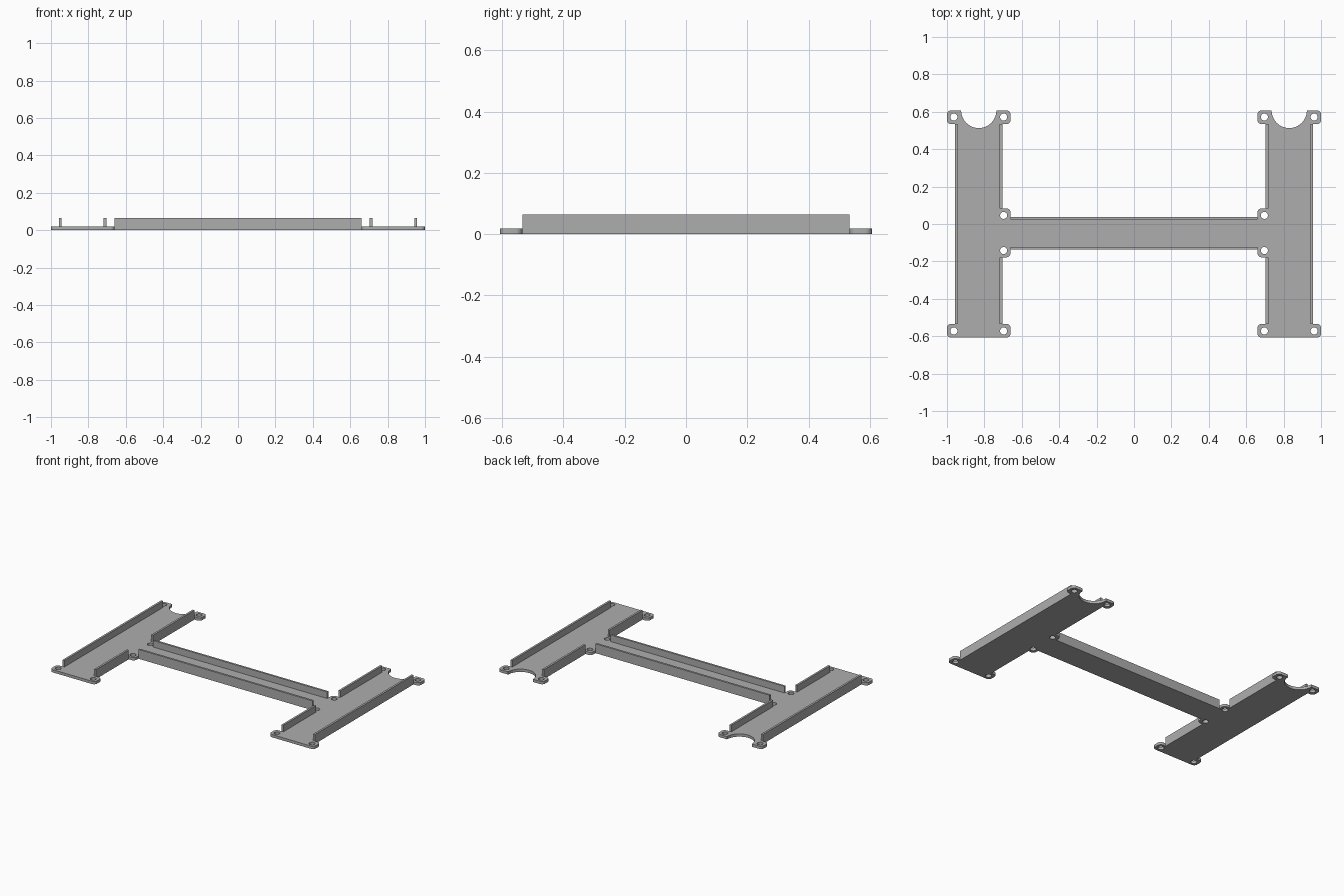
import bpy, bmesh, math
from mathutils import Vector

if "Cube" in bpy.data.objects:
    bpy.data.objects.remove(bpy.data.objects["Cube"], do_unlink=True)

grey = bpy.data.materials.new("grey")
grey.use_nodes = True
colour = (0.42, 0.42, 0.42, 1)
grey.diffuse_color = colour
grey.node_tree.nodes["Principled BSDF"].inputs["Base Color"].default_value = colour

PLATE, WALL_TOP, THICK = 0.019, 0.064, 0.014
MID, HALF, PAD, IN, OUT = 0.83, 0.607, 0.534, 0.704, 0.957
BAR_BACK, BAR_FRONT = 0.037, -0.137
ROUND = 0.022


def arc(cx, cy, r, a0, a1, n):
    steps = [math.radians(a0 + (a1 - a0) * i / n) for i in range(n + 1)]
    return [Vector((cx + r * math.cos(a), cy + r * math.sin(a))) for a in steps]


def fillet(prev, p, nxt, r, n=6):
    """Rounded right-angle corner at p."""
    u, v = (prev - p).normalized(), (nxt - p).normalized()
    c = p + (u + v) * r
    angles = [math.pi / 2 * i / n for i in range(n + 1)]
    return [c - v * r * math.cos(a) - u * r * math.sin(a) for a in angles]


# Half outline of the base plate; R marks a rounded corner
R = True
corners = [
    (0.66, BAR_FRONT), (0.66, -0.178, R), (IN, -0.178), (IN, -PAD),
    (0.66, -PAD, R), (0.66, -HALF, R), (1, -HALF, R), (1, -PAD, R),
    (OUT, -PAD), (OUT, PAD), (1, PAD, R), (1, HALF, R),
    "notch",
    (0.66, HALF, R), (0.66, PAD, R), (IN, PAD), (IN, 0.083),
    (0.66, 0.083, R), (0.66, BAR_BACK),
]
half = []
for i, c in enumerate(corners):
    if c == "notch":
        half += arc(MID, HALF, 0.094, 0, -180, 28)
    elif len(c) == 3:
        side = [corners[i - 1], corners[i + 1]]
        a, b = [Vector((MID, HALF)) if s == "notch" else Vector(s[:2]) for s in side]
        half += fillet(a, Vector(c[:2]), b, ROUND)
    else:
        half.append(Vector(c))
outline = half + [Vector((-p.x, p.y)) for p in reversed(half)]

# Screw holes, mirrored to both ends
holes = []
for x, y in ((0.697, 0.572), (0.963, 0.572), (0.697, -0.572), (0.963, -0.572),
             (0.697, 0.046), (0.697, -0.142)):
    for s in (1, -1):
        holes.append(arc(s * x, y, 0.019, 0, 360, 24)[:-1])

# Base plate: filled flat curve with thickness, turned into a mesh
curve = bpy.data.curves.new("base_outline", "CURVE")
curve.dimensions = "2D"
curve.fill_mode = "BOTH"
curve.extrude = PLATE / 2
for loop in [outline] + holes:
    spline = curve.splines.new("POLY")
    spline.points.add(len(loop) - 1)
    for point, p in zip(spline.points, loop):
        point.co = (p.x, p.y, 0, 1)
    spline.use_cyclic_u = True
base = bpy.data.objects.new("base_plate", curve)
bpy.context.collection.objects.link(base)
base.location.z = PLATE / 2
bpy.context.view_layer.objects.active = base
base.select_set(True)
bpy.ops.object.convert(target="MESH")
base = bpy.context.object
bm = bmesh.new()
bm.from_mesh(base.data)
bmesh.ops.remove_doubles(bm, verts=bm.verts, dist=0.0001)
bmesh.ops.recalc_face_normals(bm, faces=bm.faces)
bm.to_mesh(base.data)
bm.free()
base.data.materials.clear()
base.data.materials.append(grey)
bpy.ops.object.shade_smooth_by_angle(angle=math.radians(30))


def wall(name, x0, x1, y0, y1):
    bpy.ops.mesh.primitive_cube_add(
        size=1, location=((x0 + x1) / 2, (y0 + y1) / 2, WALL_TOP / 2 + 0.001))
    obj = bpy.context.object
    obj.name = name
    obj.scale = (x1 - x0, y1 - y0, WALL_TOP - 0.002)
    obj.data.materials.append(grey)


# Upright walls along the crossbar and both end plates
wall("crossbar_back_wall", -0.66, 0.66, BAR_BACK - THICK, BAR_BACK)
wall("crossbar_front_wall", -0.66, 0.66, BAR_FRONT, BAR_FRONT + THICK)
for side, s in (("left", 1), ("right", -1)):
    for part, x, y0, y1 in (("outer", OUT - THICK, -PAD, PAD),
                            ("inner_back", IN, 0.083, PAD),
                            ("inner_front", IN, -PAD, -0.178)):
        xs = sorted((s * x, s * (x + THICK)))
        wall(f"{side}_{part}_wall", *xs, y0, y1)
